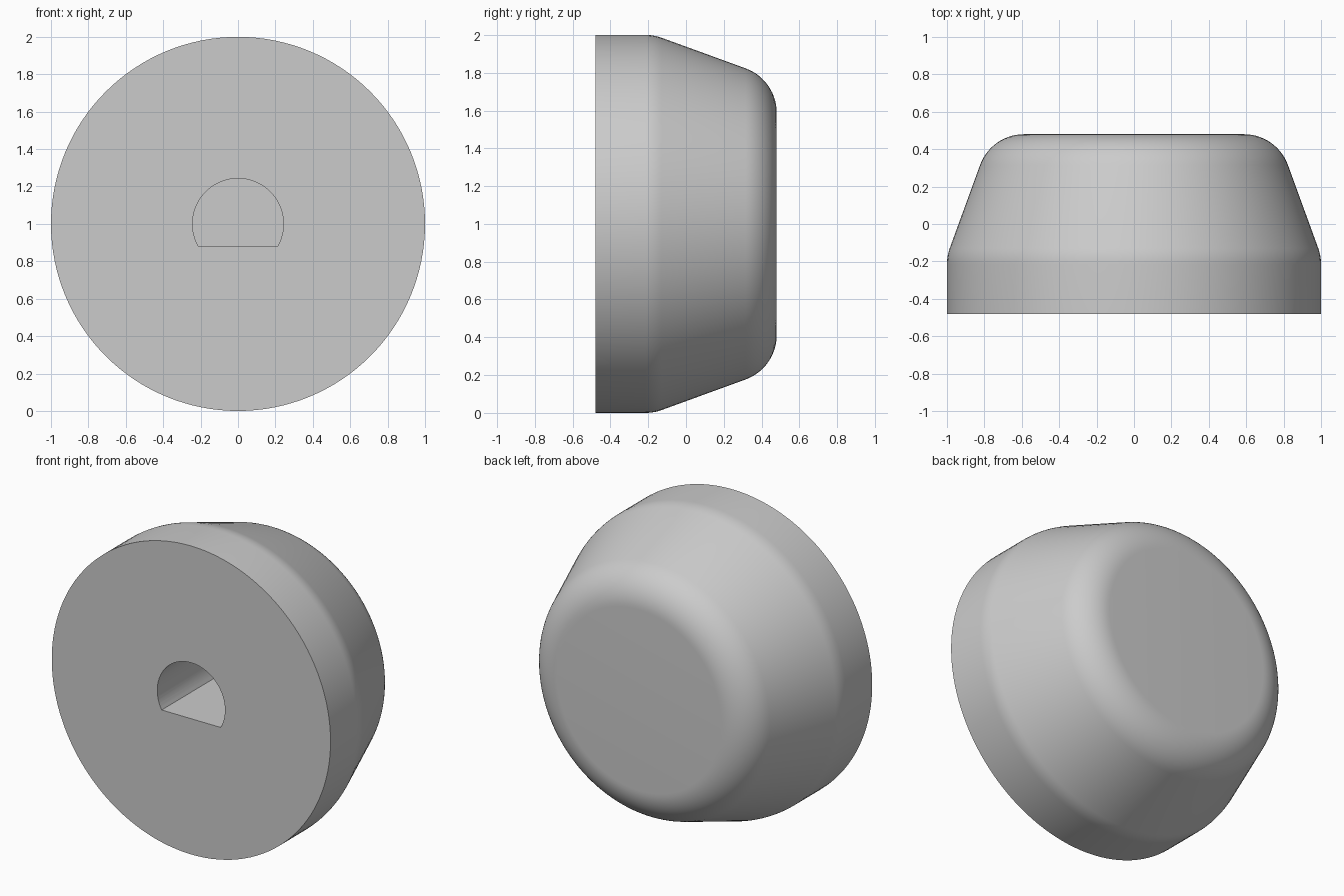
import bpy, bmesh, math
from mathutils import Vector

cube = bpy.data.objects.get("Cube")
if cube:
    bpy.data.objects.remove(cube, do_unlink=True)

grey = bpy.data.materials.new("light_grey")
grey.use_nodes = True
colour = (0.6, 0.6, 0.6, 1)
grey.diffuse_color = colour
grey.node_tree.nodes["Principled BSDF"].inputs["Base Color"].default_value = colour

HALF, RIM_Y, TOP_R = 0.48, -0.17, 0.763
BORE_R, FLAT_Z, BORE_DEPTH = 0.243, -0.12, 0.7


def make_object(name, bm):
    bmesh.ops.recalc_face_normals(bm, faces=bm.faces)
    mesh = bpy.data.meshes.new(name)
    bm.to_mesh(mesh)
    bm.free()
    mesh.materials.append(grey)
    obj = bpy.data.objects.new(name, mesh)
    bpy.context.collection.objects.link(obj)
    obj.location.z = 1
    return obj


def fillet(before, corner, after, radius, steps):
    """Points of an arc that rounds a profile corner."""
    a, c, b = Vector(before), Vector(corner), Vector(after)
    u, v = (a - c).normalized(), (b - c).normalized()
    half = u.angle(v) / 2
    centre = c + (u + v).normalized() * radius / math.sin(half)
    start = (c + u * radius / math.tan(half) - centre).normalized()
    end = (c + v * radius / math.tan(half) - centre).normalized()
    return [centre + start.slerp(end, i / steps) * radius for i in range(steps + 1)]


# Knob body: a rounded tapered profile spun about the y axis
base, rim = (1, -HALF, 0), (1, RIM_Y, 0)
shoulder, middle = (TOP_R, HALF, 0), (0, HALF, 0)
profile = [Vector((0, -HALF, 0)), Vector(base)]
profile += fillet(base, rim, shoulder, 0.25, 5)
profile += fillet(rim, shoulder, middle, 0.25, 14)
profile.append(Vector(middle))
bm = bmesh.new()
verts = [bm.verts.new(p) for p in profile]
edges = [bm.edges.new(pair) for pair in zip(verts, verts[1:])]
bmesh.ops.spin(bm, geom=verts + edges, cent=(0, 0, 0), axis=(0, 1, 0),
               angle=math.tau, steps=128, use_merge=True)
bmesh.ops.remove_doubles(bm, verts=bm.verts, dist=1e-5)
bmesh.ops.dissolve_degenerate(bm, edges=bm.edges, dist=1e-6)
body = make_object("knob_body", bm)

# D-shaped shaft socket cutter
bm = bmesh.new()
low = math.asin(FLAT_Z / BORE_R)
sweep = math.pi - 2 * low
ring = []
for i in range(49):
    angle = low + sweep * i / 48
    ring.append(bm.verts.new((BORE_R * math.cos(angle), -HALF - 0.1,
                              BORE_R * math.sin(angle))))
face = bm.faces.new(ring)
extruded = bmesh.ops.extrude_face_region(bm, geom=[face])["geom"]
bmesh.ops.translate(bm, vec=(0, BORE_DEPTH + 0.1, 0),
                    verts=[g for g in extruded if isinstance(g, bmesh.types.BMVert)])
# Extrusion keeps the first face only when it caps an open region
if not face.is_valid or all(e.is_boundary for e in face.edges):
    bmesh.ops.holes_fill(bm, edges=bm.edges)
cutter = make_object("shaft_socket_cutter", bm)

# Cut the socket, apply, and smooth
cut = body.modifiers.new("shaft_socket", "BOOLEAN")
cut.object = cutter
cut.operation = "DIFFERENCE"
cut.solver = "EXACT"
bpy.ops.object.select_all(action="DESELECT")
body.select_set(True)
bpy.context.view_layer.objects.active = body
bpy.ops.object.modifier_apply(modifier=cut.name)
bpy.data.objects.remove(cutter, do_unlink=True)
bpy.ops.object.shade_smooth_by_angle(angle=math.radians(30))
